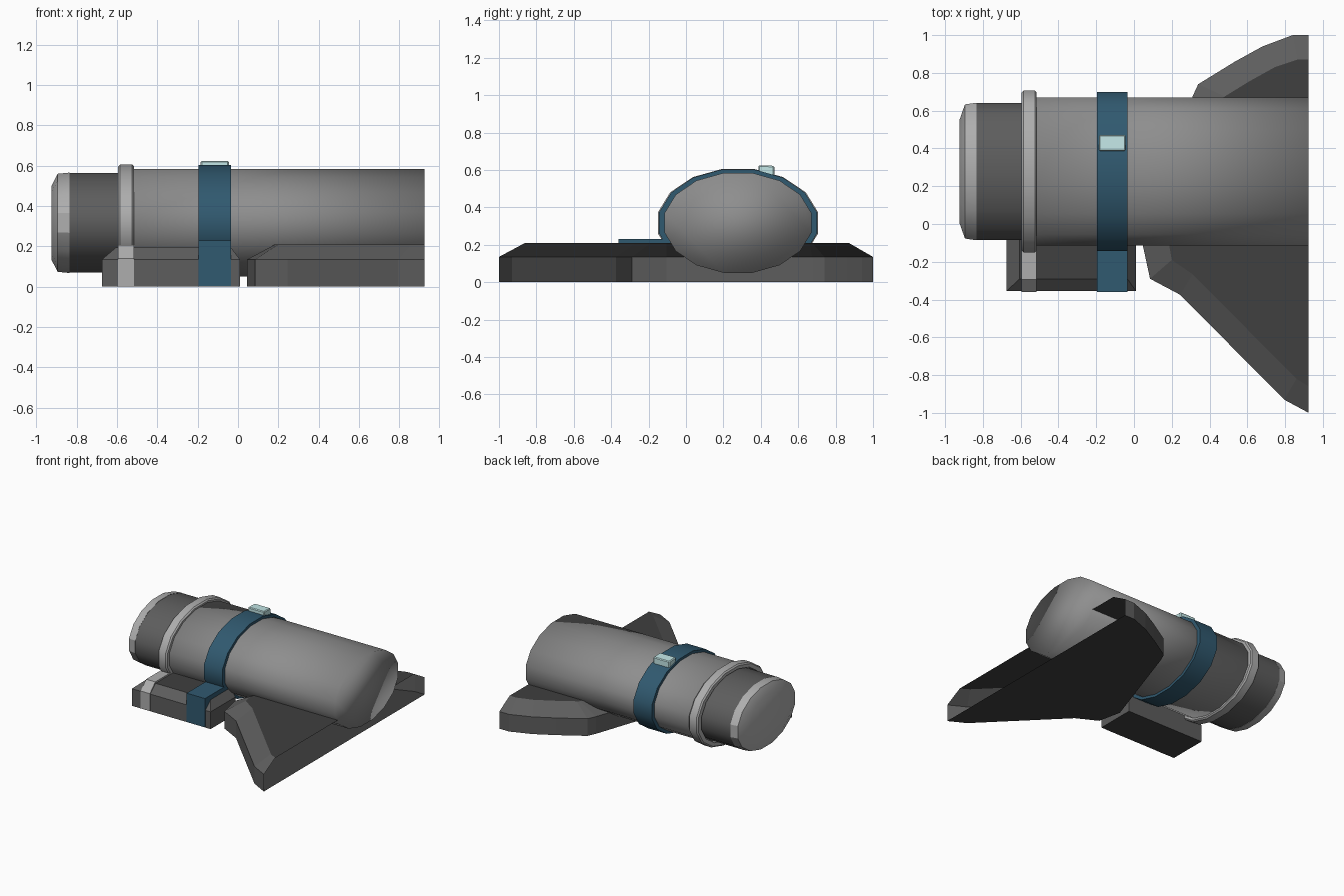
import bpy, bmesh, math

if "Cube" in bpy.data.objects:
    bpy.data.objects.remove(bpy.data.objects["Cube"])

CY, CZ, SIDES = 0.278, 0.317, 16   # axis of the barrel


def material(name, rgb):
    m = bpy.data.materials.new(name)
    m.diffuse_color = (*rgb, 1)
    m.use_nodes = True
    m.node_tree.nodes["Principled BSDF"].inputs["Base Color"].default_value = m.diffuse_color
    return m


GREY = material("mid_grey", (0.27, 0.27, 0.27))
LIGHT = material("light_grey", (0.42, 0.42, 0.42))
DARK = material("dark_grey", (0.11, 0.11, 0.11))
DARKER = material("darker_grey", (0.05, 0.05, 0.05))
BLUE = material("blue", (0.03, 0.10, 0.16))
PALE = material("pale_cyan", (0.55, 0.80, 0.80))


def finish(name, bm, mats, smooth=None):
    bmesh.ops.recalc_face_normals(bm, faces=bm.faces)
    me = bpy.data.meshes.new(name)
    bm.to_mesh(me)
    bm.free()
    for m in mats:
        me.materials.append(m)
    ob = bpy.data.objects.new(name, me)
    bpy.context.collection.objects.link(ob)
    if smooth is not None:
        bpy.context.view_layer.objects.active = ob
        ob.select_set(True)
        bpy.ops.object.shade_smooth_by_angle(angle=math.radians(smooth))
        ob.select_set(False)
    return ob


def barrel(name, profile, mat, closed=False, smooth=40):
    """Elliptical lathe along x; profile points are (x, y radius, z radius)."""
    bm = bmesh.new()
    rings = []
    for x, ry, rz in profile:
        angles = [(i + 0.5) * math.tau / SIDES for i in range(SIDES)]
        rings.append([bm.verts.new((x, CY + ry * math.cos(a), CZ + rz * math.sin(a)))
                      for a in angles])
    pairs = list(zip(rings, rings[1:]))
    if closed:
        pairs.append((rings[-1], rings[0]))
    else:
        bm.faces.new(rings[0])
        bm.faces.new(rings[-1])
    for a, b in pairs:
        for i in range(SIDES):
            j = (i + 1) % SIDES
            bm.faces.new((a[i], a[j], b[j], b[i]))
    return finish(name, bm, [mat], smooth)


def band(name, x0, x1, ry, rz, mat, b=0.0):
    inner = (0.385, 0.26)
    prof = [(x0, *inner), (x0, ry - b, rz - b)]
    if b:
        prof += [(x0 + b, ry, rz), (x1 - b, ry, rz)]
    prof += [(x1, ry - b, rz - b), (x1, *inner)]
    return barrel(name, prof, mat, closed=True)


def slab(name, outer, inner, z_mid, z_top, open_edges=()):
    """Chamfered plate: vertical walls, sloped rim, flat top."""
    bm = bmesh.new()
    levels = [[bm.verts.new((x, y, z)) for x, y in pts]
              for pts, z in ((outer, 0), (outer, z_mid), (inner, z_top))]
    for lv in (levels[0], levels[2]):
        bm.faces.new(lv).material_index = 1
    n = len(outer)
    for a, b in zip(levels, levels[1:]):
        for i in range(n):
            if i not in open_edges:
                j = (i + 1) % n
                bm.faces.new((a[i], a[j], b[j], b[i]))
    return finish(name, bm, [DARK, DARKER])


def strap(name, x0, x1, yz, mat):
    """Prism along x from a side profile."""
    bm = bmesh.new()
    a, b = ([bm.verts.new((x, y, z)) for y, z in yz] for x in (x0, x1))
    bm.faces.new(a)
    bm.faces.new(b)
    for i in range(len(yz)):
        j = (i + 1) % len(yz)
        bm.faces.new((a[i], a[j], b[j], b[i]))
    return finish(name, bm, [mat])


# Barrel sections
barrel("main_barrel", [(-0.56, 0.40, 0.272), (0.925, 0.40, 0.272)], GREY, smooth=180)
barrel("dark_neck", [(-0.84, 0.37, 0.252), (-0.55, 0.37, 0.252)], DARK)
barrel("end_cap", [(-0.925, 0.275, 0.188), (-0.895, 0.362, 0.248),
                   (-0.835, 0.371, 0.254)], LIGHT, smooth=30)

# Rings around the barrel and their straps over the small foot
band("light_ring", -0.595, -0.515, 0.436, 0.294, LIGHT, b=0.01)
band("blue_band", -0.195, -0.035, 0.43, 0.292, BLUE)
strap("light_strap", -0.595, -0.515,
      [(-0.36, 0.003), (-0.36, 0.14), (-0.293, 0.207), (-0.05, 0.207), (-0.05, 0.003)], LIGHT)
strap("blue_strap", -0.195, -0.035,
      [(-0.36, 0.003), (-0.36, 0.23), (-0.05, 0.23), (-0.05, 0.003)], BLUE)

# Pale button on top of the band
button = strap("button", -0.185, -0.045,
               [(0.387, 0.56), (0.387, 0.625), (0.472, 0.622), (0.472, 0.555)], PALE)
bev = button.modifiers.new("bevel", 'BEVEL')
bev.width, bev.segments = 0.006, 1

# Small foot in front
slab("small_foot",
     [(-0.675, -0.355), (0.01, -0.355), (0.01, -0.045), (-0.675, -0.045)],
     [(-0.605, -0.29), (-0.035, -0.29), (-0.035, -0.045), (-0.605, -0.045)],
     0.135, 0.195)

# Wide wing-shaped base, open at its right end
slab("wing_base",
     [(0.925, -1.0), (0.795, -0.93), (0.245, -0.375), (0.085, -0.29), (0.045, -0.105),
      (0.31, 0.675), (0.34, 0.74), (0.535, 0.86), (0.68, 0.94), (0.84, 1.0), (0.925, 1.0)],
     [(0.925, -0.86), (0.86, -0.82), (0.31, -0.265), (0.20, -0.19), (0.185, -0.105),
      (0.46, 0.66), (0.48, 0.675), (0.61, 0.755), (0.745, 0.83), (0.865, 0.87), (0.925, 0.87)],
     0.135, 0.21, open_edges=(10,))
